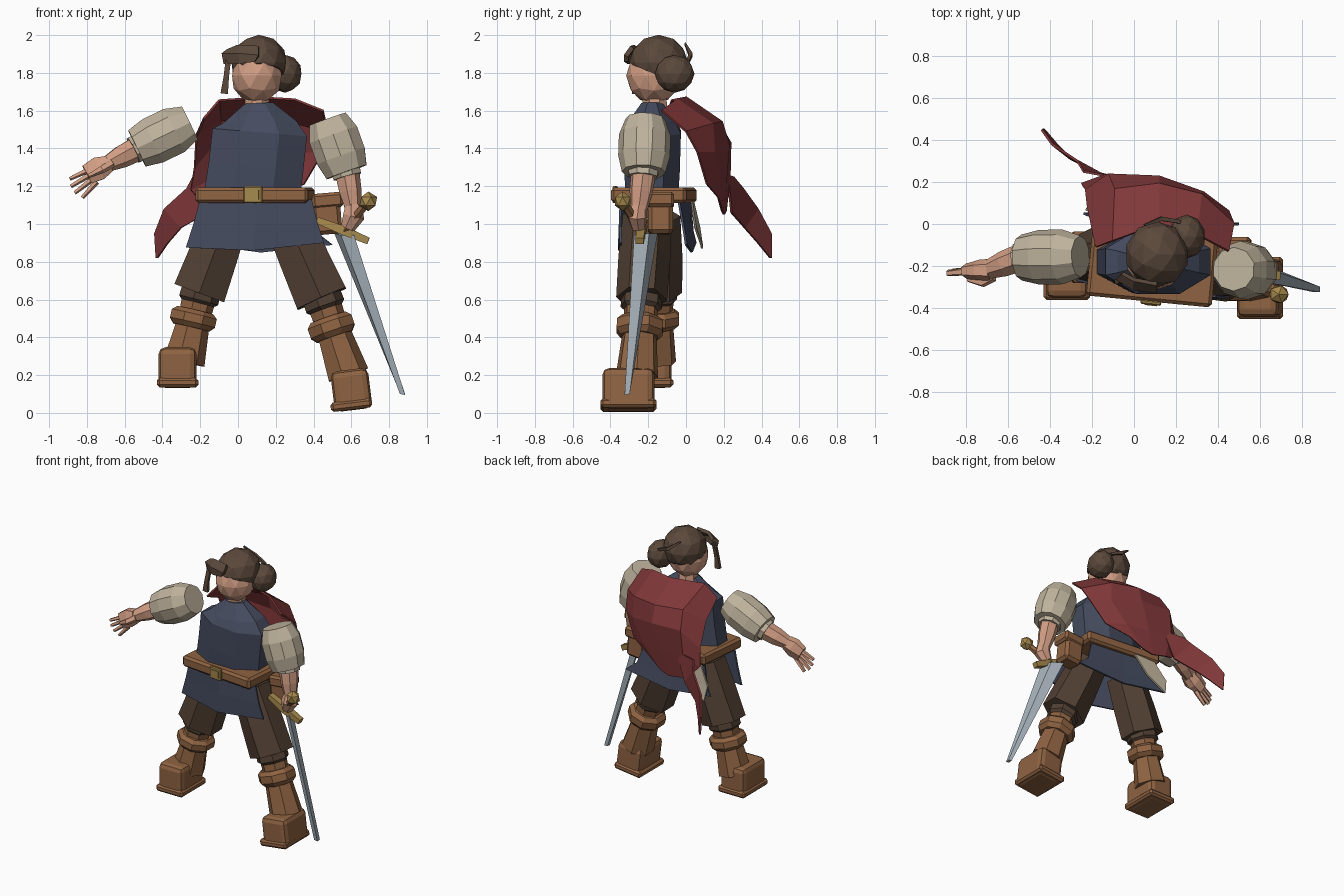
import bpy, bmesh, math
from mathutils import Vector, Matrix


def mat(name, r, g, b):
    m = bpy.data.materials.new(name)
    m.diffuse_color = (r, g, b, 1)
    return m


BLUE = mat("slate_blue", .060, .071, .115)
RED = mat("cape_red", .215, .038, .040)
LEATHER = mat("leather_brown", .275, .125, .054)
PANTS = mat("dark_brown", .085, .052, .034)
HAIR = mat("hair_brown", .105, .066, .044)
SKIN = mat("skin", .64, .34, .23)
CREAM = mat("cream_cloth", .52, .45, .335)
GOLD = mat("gold", .38, .25, .075)
STEEL = mat("steel", .38, .44, .49)


def finish(name, bm, m):
    bmesh.ops.recalc_face_normals(bm, faces=bm.faces)
    me = bpy.data.meshes.new(name)
    bm.to_mesh(me)
    bm.free()
    me.materials.append(m)
    ob = bpy.data.objects.new(name, me)
    bpy.context.collection.objects.link(ob)
    return ob


def loft(name, rings, n, m, turn=.5):
    """Capped tube through rings of (x, y, z, radius across, radius in depth)."""
    bm = bmesh.new()
    cs = [Vector(r[:3]) for r in rings]
    loops = []
    for i, r in enumerate(rings):
        t = (cs[min(i + 1, len(cs) - 1)] - cs[max(i - 1, 0)]).normalized()
        u = Vector((0, 1, 0)).cross(t).normalized()
        v = t.cross(u)
        angs = [(k + turn) * 2 * math.pi / n for k in range(n)]
        loops.append([bm.verts.new(cs[i] + u * r[3] * math.cos(a) + v * r[4] * math.sin(a)) for a in angs])
    for a, b in zip(loops, loops[1:]):
        for k in range(n):
            bm.faces.new((a[k], a[(k + 1) % n], b[(k + 1) % n], b[k]))
    bm.faces.new(loops[0])
    bm.faces.new(loops[-1])
    return finish(name, bm, m)


def box(name, c, size, m, rot=(0, 0, 0), bevel=.015, seg=1):
    bm = bmesh.new()
    bmesh.ops.create_cube(bm, size=1, matrix=Matrix.Diagonal((*size, 1)))
    ob = finish(name, bm, m)
    ob.location = c
    ob.rotation_euler = [math.radians(a) for a in rot]
    if bevel:
        b = ob.modifiers.new("bevel", 'BEVEL')
        b.width, b.segments = bevel, seg
    return ob


def ball(name, c, r, m, sub=2, cut=None):
    bm = bmesh.new()
    bmesh.ops.create_icosphere(bm, subdivisions=sub, radius=1,
                               matrix=Matrix.Translation(c) @ Matrix.Diagonal((*r, 1)))
    if cut:
        g = bm.verts[:] + bm.edges[:] + bm.faces[:]
        bmesh.ops.bisect_plane(bm, geom=g, plane_co=cut[0], plane_no=cut[1], clear_inner=True)
        bmesh.ops.holes_fill(bm, edges=[e for e in bm.edges if e.is_boundary])
    return finish(name, bm, m)


def sheet(name, rows, m, thick=.012):
    """Thin cloth through equal-length rows of points."""
    bm = bmesh.new()
    vs = [[bm.verts.new(p) for p in row] for row in rows]
    for a, b in zip(vs, vs[1:]):
        for k in range(len(a) - 1):
            bm.faces.new((a[k], a[k + 1], b[k + 1], b[k]))
    ob = finish(name, bm, m)
    s = ob.modifiers.new("thickness", 'SOLIDIFY')
    s.thickness, s.offset = thick, 0
    return ob


# Head, hair and bun
ball("head", (.10, -.17, 1.785), (.138, .147, .15), SKIN)
loft("neck", [(.10, -.16, 1.56, .075, .075), (.10, -.17, 1.70, .065, .065)], 8, SKIN)
ball("hair_cap", (.11, -.145, 1.855), (.152, .157, .147), HAIR,
     cut=((.1, -.30, 1.85), (0, .42, 1)))
ball("hair_bun", (.25, -.06, 1.795), (.09, .105, .10), HAIR)
# Swept fringe with a hanging lock
sheet("fringe", [[(-.055, -.235, 1.915), (.0, -.265, 1.94), (.11, -.285, 1.935)],
                 [(-.08, -.255, 1.90), (.0, -.305, 1.90), (.11, -.318, 1.89)],
                 [(-.07, -.25, 1.85), (.01, -.30, 1.85), (.09, -.315, 1.86)]], HAIR, .025)
loft("hanging_lock", [(-.05, -.26, 1.88, .02, .015), (-.062, -.275, 1.78, .02, .015),
                      (-.073, -.275, 1.69, .028, .016)], 4, HAIR)
loft("bun_strand", [(.22, .01, 1.86, .012, .012), (.13, .025, 1.895, .016, .014),
                    (.05, -.005, 1.955, .008, .006)], 4, HAIR)

# Tunic body
loft("tunic", [(.075, -.18, 1.15, .275, .15), (.095, -.18, 1.30, .272, .16), (.115, -.18, 1.485, .272, .165),
               (.115, -.18, 1.54, .21, .135), (.11, -.18, 1.64, .08, .06)], 8, BLUE)

# Tunic skirt panels, open at the sides
sheet("skirt_front", [[(-.20, -.285, 1.13), (.09, -.345, 1.13), (.39, -.345, 1.13)],
                      [(-.235, -.275, 1.00), (.09, -.35, 1.00), (.42, -.35, 1.01)],
                      [(-.275, -.265, .875), (.08, -.355, .86), (.455, -.345, .90)]], BLUE)
sheet("skirt_back", [[(-.17, .02, 1.13), (.08, -.01, 1.13), (.35, -.04, 1.13)],
                     [(-.20, .035, .96), (.10, .015, .95), (.41, -.01, .96)],
                     [(-.24, .05, .90), (.12, .03, .85), (.50, .0, .89)]], BLUE)
sheet("shirt_tail", [[(-.14, .035, 1.13), (.02, .03, 1.12)],
                     [(-.23, .07, .98), (-.08, .05, .98)],
                     [(-.21, .085, .87), (-.20, .085, .88)]], CREAM)

# Belt, buckle, pouch
box("belt", (.09, -.17, 1.152), (.60, .40, .082), LEATHER, (0, 0, -5.5), .016)
box("buckle", (.08, -.375, 1.155), (.10, .02, .09), GOLD, (0, 0, -6), .006)
box("buckle_inset", (.08, -.386, 1.155), (.06, .006, .05), GOLD, (0, 0, -6), 0)
box("pouch", (.47, -.135, 1.05), (.15, .13, .21), LEATHER, (0, -5, 0), .02)
box("pouch_flap", (.475, -.135, 1.125), (.165, .145, .08), LEATHER, (0, -5, 0), .015)


# Legs: trousers, boot shaft, knee cuff, foot
def leg(side, hip, knee, ankle, foot, tilt):
    h, k, a = Vector(hip), Vector(knee), Vector(ankle)
    loft(side + "_trouser", [(*h, .135, .13), (*h.lerp(k, .5), .15, .138), (*k, .162, .135)], 6, PANTS)
    loft(side + "_knee_fold", [(*h.lerp(k, .95), .11, .11), (*k.lerp(a, .1), .112, .112),
                               (*k.lerp(a, .17), .08, .08)], 7, PANTS)
    loft(side + "_boot_shaft", [(*k.lerp(a, s), w, w) for s, w in
                                ((.02, .095), (.3, .09), (.5, .095), (1, .115))], 7, LEATHER)
    loft(side + "_boot_cuff", [(*k.lerp(a, s), w, w) for s, w in
                               ((.25, .105), (.31, .132), (.43, .132), (.50, .105))], 8, LEATHER)
    f = Vector(foot)
    box(side + "_boot_foot", f + Vector((0, 0, .11)), (.20, .275, .215), LEATHER, (0, tilt, 0), .035, 2)
    box(side + "_boot_sole", f + Vector((0, 0, .03)), (.22, .295, .05), LEATHER, (0, tilt, 0), .014)


leg("left", (.25, -.205, 1.04), (.443, -.235, .605), (.58, -.26, .20), (.60, -.305, .012), -7)
leg("right", (-.055, -.16, 1.04), (-.205, -.155, .635), (-.29, -.165, .27), (-.32, -.215, .13), 0)


# Arms: barrel sleeve, rolled cuff, forearm
def arm(side, top, elbow, wrist, r):
    t, e, w = Vector(top), Vector(elbow), Vector(wrist)
    loft(side + "_sleeve", [(*t.lerp(e, s), r * q, r * q * .98) for s, q in
                            ((0, .76), (.3, 1), (.7, 1), (1, .84))], 10, CREAM)
    loft(side + "_sleeve_cuff", [(*t.lerp(e, .9), r * .6, r * .62), (*e.lerp(w, .12), r * .58, r * .58)], 8, CREAM)
    loft(side + "_forearm", [(*e, .068, .068), (*e.lerp(w, .5), .062, .063), (*w, .042, .045)], 7, SKIN)


arm("right", (-.255, -.155, 1.535), (-.535, -.16, 1.40), (-.70, -.22, 1.315), .133)
arm("left", (.475, -.215, 1.555), (.575, -.225, 1.275), (.61, -.25, 1.07), .14)

# Open hand
loft("right_palm", [(-.68, -.22, 1.32, .05, .055), (-.735, -.22, 1.295, .072, .05),
                    (-.80, -.225, 1.262, .06, .036)], 6, SKIN)
for i, (x, y, z) in enumerate([(-.89, -.235, 1.24), (-.885, -.23, 1.20), (-.865, -.225, 1.165), (-.825, -.22, 1.14)]):
    loft("right_finger_%d" % (i + 1), [(-.785 + i * .012, -.225, 1.29 - i * .022, .017, .021),
                                       (x, y, z, .011, .014)], 5, SKIN)
loft("right_thumb", [(-.67, -.25, 1.32, .025, .025), (-.72, -.28, 1.29, .022, .022),
                     (-.79, -.265, 1.255, .012, .012)], 5, SKIN)

# Gripping hand
loft("left_fist", [(.61, -.25, 1.10, .045, .045), (.61, -.26, 1.04, .06, .055), (.58, -.25, .98, .04, .04)], 7, SKIN)

# Sword
loft("sword_grip", [(.69, -.335, 1.12, .022, .022), (.56, -.235, .96, .028, .028)], 6, LEATHER)
ball("sword_pommel", (.69, -.335, 1.12), (.052, .048, .052), GOLD, 1)
loft("sword_guard", [(.42, -.22, 1.02, .024, .03), (.56, -.24, .965, .034, .036),
                     (.69, -.245, .91, .026, .03)], 4, GOLD)
bm = bmesh.new()
base = [bm.verts.new(p) for p in ((.51, -.15, .95), (.585, -.195, .95), (.615, -.275, .94), (.545, -.225, .94))]
tip = [bm.verts.new(p) for p in ((.857, -.298, .105), (.885, -.298, .10), (.885, -.325, .095), (.857, -.325, .10))]
for k in range(4):
    bm.faces.new((base[k], base[(k + 1) % 4], tip[(k + 1) % 4], tip[k]))
bm.faces.new(base)
bm.faces.new(tip)
finish("sword_blade", bm, STEEL)

# Cape over the shoulders, with a wind-blown tail
sheet("cape", [
    [(-.18, -.11, 1.56), (-.10, -.08, 1.655), (.12, 0, 1.67), (.30, -.05, 1.66), (.45, -.13, 1.60)],
    [(-.22, .08, 1.47), (-.09, .165, 1.55), (.12, .19, 1.54), (.32, .14, 1.53), (.475, .0, 1.49)],
    [(-.23, .16, 1.30), (-.12, .235, 1.43), (.12, .225, 1.42), (.33, .15, 1.38), (.45, .06, 1.38)],
    [(-.25, .19, 1.18), (-.14, .23, 1.24), (.04, .21, 1.22), (.22, .18, 1.22), (.35, .11, 1.21)],
    [(-.16, .21, 1.08), (-.10, .21, 1.07), (.0, .20, 1.05), (.07, .19, 1.07), (.18, .17, 1.14)]], RED)
sheet("cape_tail", [[(-.24, .25, 1.25), (-.08, .22, 1.26)],
                    [(-.27, .30, 1.19), (-.16, .24, 1.06)],
                    [(-.39, .38, 1.08), (-.30, .31, .98)],
                    [(-.44, .45, .95), (-.37, .38, .90)],
                    [(-.432, .45, .82), (-.425, .445, .82)]], RED)
